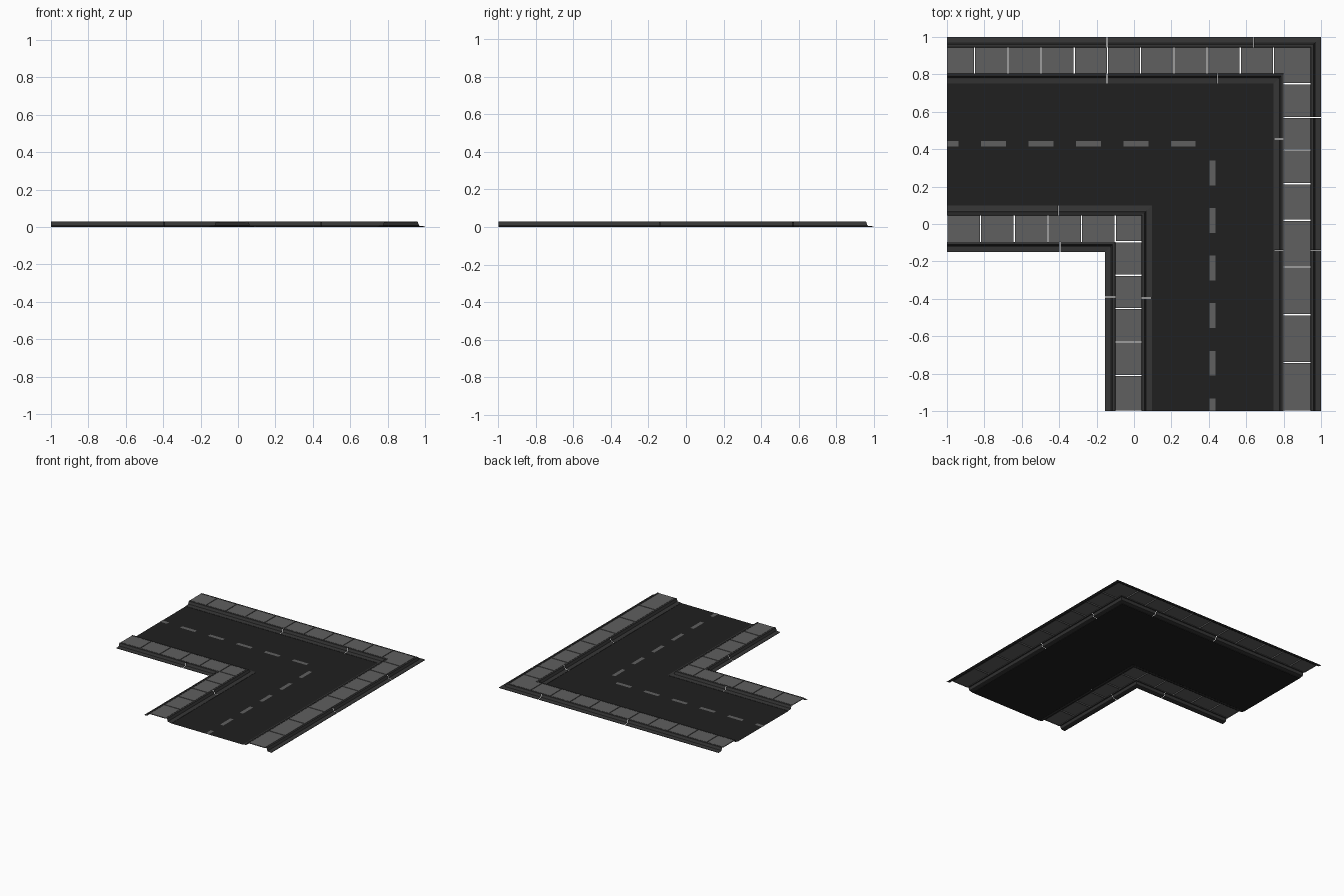
import bpy, bmesh

if "Cube" in bpy.data.objects:
    bpy.data.objects.remove(bpy.data.objects["Cube"])


def material(name, v):
    m = bpy.data.materials.new(name)
    m.diffuse_color = (v, v, v, 1)
    m.use_nodes = True
    m.node_tree.nodes["Principled BSDF"].inputs["Base Color"].default_value = m.diffuse_color
    return m


ASPHALT = material("asphalt", 0.014)
KERB = material("kerb_stone", 0.036)
PAVING = material("paving", 0.115)


def finish(name, bm, mat):
    # open shells: make every face look upward
    bm.normal_update()
    for f in bm.faces:
        if f.normal.z < -1e-4:
            f.normal_flip()
    me = bpy.data.meshes.new(name)
    bm.to_mesh(me)
    bm.free()
    me.materials.append(mat)
    ob = bpy.data.objects.new(name, me)
    bpy.context.collection.objects.link(ob)
    return ob


def rect(x0, x1, y0, y1):
    return [(x0, y0), (x1, y0), (x1, y1), (x0, y1)]


def flat(bm, pts, z):
    return bm.faces.new([bm.verts.new((x, y, z)) for x, y in pts])


# road surface
bm = bmesh.new()
flat(bm, [(-1, .75), (.75, .75), (.75, -1), (.09, -1), (.09, .10), (-1, .10)], .001)
finish("road_surface", bm, ASPHALT)

# dashed centre line, both legs
bm = bmesh.new()
for i in range(6):
    x1 = .33 - i * .2535
    flat(bm, rect(max(x1 - .133, -1), x1, .415, .445), .003)
    y1 = .34 - i * .2545
    flat(bm, rect(.405, .435, max(y1 - .133, -1), y1), .003)
finish("lane_dashes", bm, PAVING)

# kerbs: lip, sloping riser, top and inner return, swept round the corner
PROFILE = [(0, 0), (0, .003), (.028, .006), (.032, .008), (.040, .029),
           (.043, .030), (.053, .030), (.055, .024)]


def kerb(name, X, Y, side, x_joints, y_joints):
    g = .002
    bm = bmesh.new()

    def strip(stations):
        # a station gives the place of a profile offset in plan
        rows = [[bm.verts.new((*st(side * d), z)) for d, z in PROFILE] for st in stations]
        for a, b in zip(rows, rows[1:]):
            for i in range(len(PROFILE) - 1):
                bm.faces.new((a[i], a[i + 1], b[i + 1], b[i]))

    def on_x(x):
        return lambda n: (x, Y + n)

    def on_y(y):
        return lambda n: (X + n, y)

    xs = [-1 - g] + x_joints
    ys = [-1 - g] + y_joints
    for a, b in zip(xs, xs[1:]):
        strip([on_x(a + g), on_x(b - g)])
    for a, b in zip(ys, ys[1:]):
        strip([on_y(a + g), on_y(b - g)])
    strip([on_x(xs[-1] + g), lambda n: (X + n, Y + n), on_y(ys[-1] + g)])
    finish(name, bm, KERB)


kerb("outer_walk_far_kerb", 1, 1, -1, [-.145, .64], [-.14, .57])
kerb("outer_walk_road_kerb", .745, .75, 1, [-.145, .445], [-.14, .455])
kerb("inner_walk_road_kerb", .095, .10, -1, [-.405], [-.395])
kerb("inner_walk_far_kerb", -.155, -.15, 1, [-.395], [-.39])


# paving slabs: shallow open-bottomed trays with narrow gaps
def slab(bm, pts):
    top = flat(bm, pts, .030)
    edges = [e for e in top.edges]
    new = bmesh.ops.extrude_edge_only(bm, edges=edges)["geom"]
    bmesh.ops.translate(bm, vec=(0, 0, -.006),
                        verts=[v for v in new if isinstance(v, bmesh.types.BMVert)])


def slabs(name, x0, x1, y0, y1, x_lines, y_lines, corner):
    g = .003
    bm = bmesh.new()
    for a, b in zip(x_lines, x_lines[1:]):
        slab(bm, rect(max(a + g, -1), b - g, y0, y1))
    for a, b in zip(y_lines, y_lines[1:]):
        slab(bm, rect(x0, x1, max(a + g, -1), b - g))
    slab(bm, corner)
    bmesh.ops.recalc_face_normals(bm, faces=bm.faces)
    finish(name, bm, PAVING)


slabs("outer_walk_slabs", .800, .944, .805, .945,
      [-1.03] + [-.852 + .1775 * i for i in range(10)],
      [-1, -.74, -.485, -.23, .02, .215, .395, .57, .75],
      [(.749, .805), (.800, .805), (.800, .753), (.944, .753), (.944, .945), (.749, .945)])
slabs("inner_walk_slabs", -.100, .040, -.095, .045,
      [-1, -.82, -.64, -.46, -.28, -.10],
      [-1, -.81, -.63, -.452, -.274, -.095],
      rect(-.097, .040, -.092, .045))
